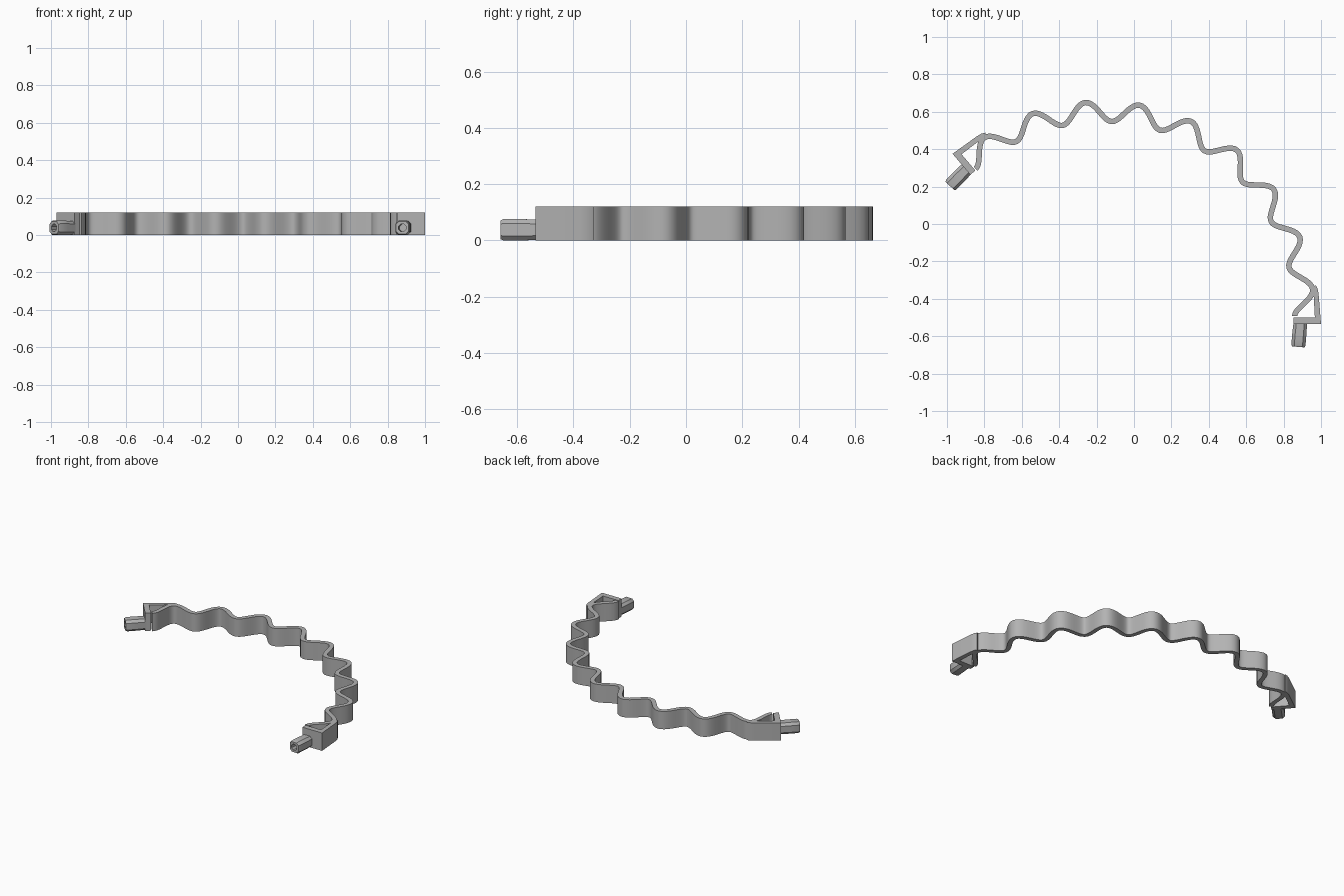
import bpy, bmesh, math
from mathutils import Vector, Matrix

if "Cube" in bpy.data.objects:
    bpy.data.objects.remove(bpy.data.objects["Cube"])

HEIGHT = 0.12
PITCH = math.radians(14.65)      # angle of one wave
MEAN, AMP, THICK = 1.081, 0.052, 0.029
WAVES, STEPS = 9, 20

# The part is symmetric about the local Y axis of this frame
FRAME = Matrix.Translation((-0.17, -0.48, 0)) @ Matrix.Rotation(math.radians(-24.8), 4, 'Z')
TO_LOCAL = FRAME.inverted()

grey = bpy.data.materials.new("Grey plastic")
grey.use_nodes = True
grey.diffuse_color = (0.45, 0.45, 0.45, 1)
grey.node_tree.nodes["Principled BSDF"].inputs["Base Color"].default_value = grey.diffuse_color


def finish(name, bm, mirrored, angle):
    bmesh.ops.recalc_face_normals(bm, faces=bm.faces)
    mesh = bpy.data.meshes.new(name)
    bm.to_mesh(mesh)
    bm.free()
    mesh.materials.append(grey)
    obj = bpy.data.objects.new(name, mesh)
    bpy.context.collection.objects.link(obj)
    obj.matrix_world = FRAME
    if mirrored:
        mod = obj.modifiers.new("Mirror", 'MIRROR')
        mod.use_mirror_merge = False
    bpy.ops.object.select_all(action='DESELECT')
    obj.select_set(True)
    bpy.context.view_layer.objects.active = obj
    bpy.ops.object.shade_smooth_by_angle(angle=math.radians(angle))
    return obj


def loft(bm, rings, closed_ends=True):
    """Skin a list of equal vertex rings."""
    n = len(rings[0])
    for a, b in zip(rings, rings[1:]):
        for i in range(n):
            j = (i + 1) % n
            bm.faces.new((a[i], a[j], b[j], b[i]))
    if closed_ends:
        bm.faces.new(rings[0])
        bm.faces.new(rings[-1])


# Wavy band: rectangular section swept along a sine on an arc
def wave_point(t):
    a = math.pi / 2 + t * PITCH
    r = MEAN + AMP * math.cos(2 * math.pi * t)
    return Vector((r * math.cos(a), r * math.sin(a), 0))


bm = bmesh.new()
rings = []
for k in range(WAVES * STEPS + 1):
    t = k / STEPS - WAVES / 2
    p = wave_point(t)
    d = (wave_point(t + 0.001) - wave_point(t - 0.001)).normalized()
    side = Vector((-d.y, d.x, 0)) * THICK / 2
    up = Vector((0, 0, HEIGHT))
    rings.append([bm.verts.new(v) for v in (p - side, p + side, p + side + up, p - side + up)])
loft(bm, rings)
finish("wavy_band", bm, False, 40)

# L-shaped end brackets: outer wall and end plate
outline = [(0.958, -0.335), (0.972, -0.328), (0.982, -0.347), (0.987, -0.375), (1.0, -0.535),
           (0.853, -0.535), (0.853, -0.5), (0.967, -0.5)]
bm = bmesh.new()
rings = [[bm.verts.new(TO_LOCAL @ Vector((x, y, z))) for x, y in outline] for z in (0, HEIGHT)]
loft(bm, rings)
finish("end_brackets", bm, True, 30)

# Chamfered connector plugs with a blind hole in the tip
base, tip = Vector((0.89, -0.52, 0.038)), Vector((0.878, -0.657, 0.038))
along = (tip - base).normalized()
across = along.cross(Vector((0, 0, 1)))
HALF, FLAT = 0.038, 0.022
section = [(HALF, -FLAT), (HALF, FLAT), (FLAT, HALF), (-FLAT, HALF),
           (-HALF, FLAT), (-HALF, -FLAT), (-FLAT, -HALF), (FLAT, -HALF)]
hole = [(0.021 * math.cos(math.pi / 4 * (i - 0.5)), 0.021 * math.sin(math.pi / 4 * (i - 0.5)))
        for i in range(8)]
length = (tip - base).length
stations = [(section, 0, 0.95), (section, 0.5, 1), (section, 0.93, 1), (section, 1, 0.88),
            (hole, 1, 1), (hole, 0.5, 1)]
bm = bmesh.new()
rings = []
for shape, f, s in stations:
    rings.append([bm.verts.new(TO_LOCAL @ (base + along * length * f + across * x * s
                                           + Vector((0, 0, z * s)))) for x, z in shape])
loft(bm, rings)
finish("connector_plugs", bm, True, 30)
